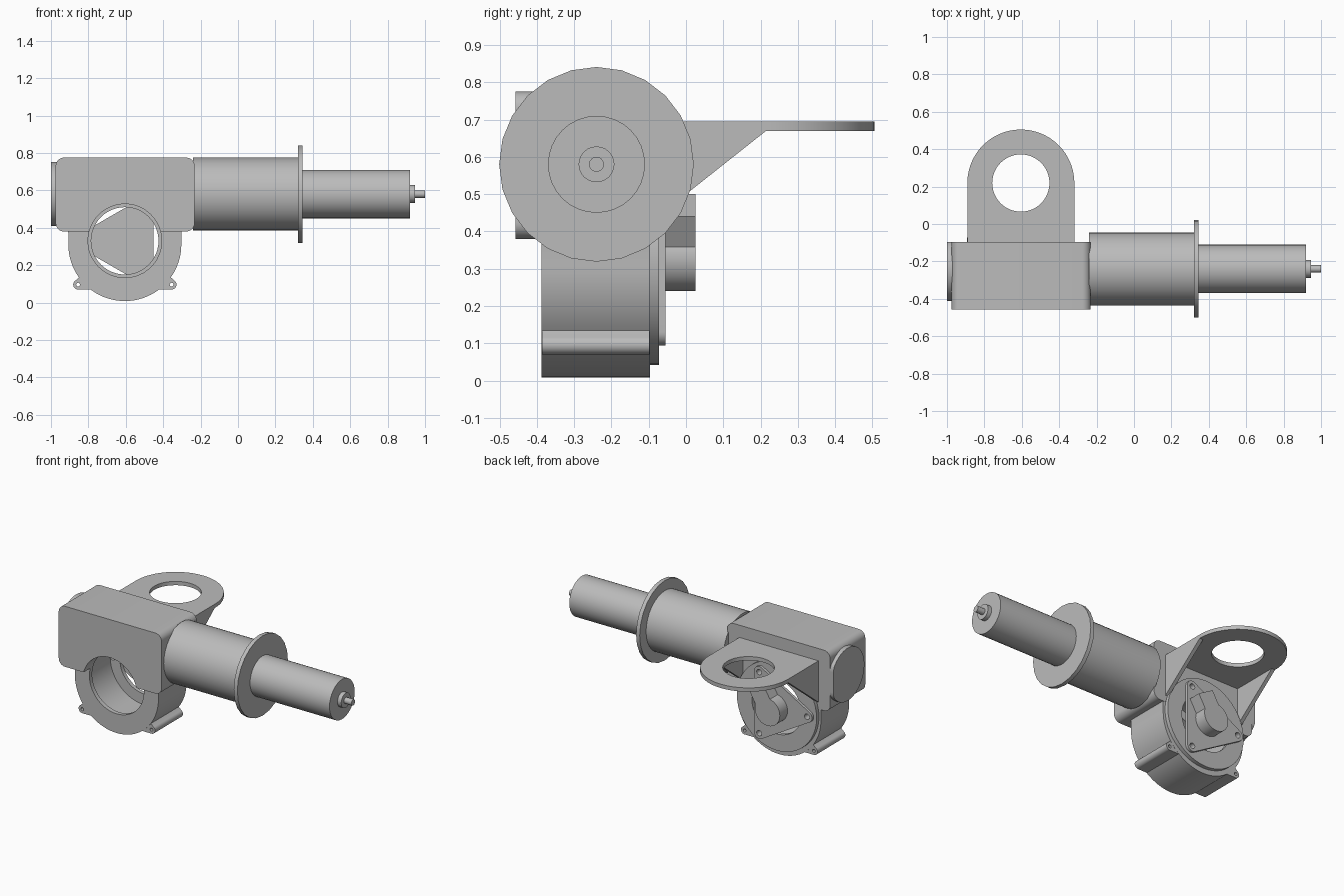
import bpy, bmesh, math

old = bpy.data.objects.get("Cube")
if old:
    bpy.data.objects.remove(old, do_unlink=True)

grey = bpy.data.materials.new("machined_grey")
grey.use_nodes = True
grey.diffuse_color = (0.5, 0.5, 0.5, 1)
bsdf = next(n for n in grey.node_tree.nodes if n.type == 'BSDF_PRINCIPLED')
bsdf.inputs["Base Color"].default_value = (0.5, 0.5, 0.5, 1)

CX, BORE_Z = -0.605, 0.33       # centre of the output bore
SHAFT_Y, SHAFT_Z = -0.24, 0.58  # motor axis


def arc(u, v, r, start=0, end=360, n=48):
    """Points on an arc; a full circle does not repeat its first point."""
    full = abs(end - start) == 360
    steps = n if full else n + 1
    angles = [math.radians(start + (end - start) * i / n) for i in range(steps)]
    return [(u + r * math.cos(a), v + r * math.sin(a)) for a in angles]


def prism(name, pts, axis, lo, hi):
    """Extrude a 2D outline along an axis."""
    place = {'x': lambda p, d: (d, p[0], p[1]),
             'y': lambda p, d: (p[0], d, p[1]),
             'z': lambda p, d: (p[0], p[1], d)}[axis]
    bm = bmesh.new()
    a = [bm.verts.new(place(p, lo)) for p in pts]
    b = [bm.verts.new(place(p, hi)) for p in pts]
    bm.faces.new(a)
    bm.faces.new(b)
    for i in range(len(pts)):
        j = (i + 1) % len(pts)
        bm.faces.new((a[i], a[j], b[j], b[i]))
    bmesh.ops.recalc_face_normals(bm, faces=bm.faces)
    mesh = bpy.data.meshes.new(name)
    bm.to_mesh(mesh)
    bm.free()
    mesh.materials.append(grey)
    obj = bpy.data.objects.new(name, mesh)
    bpy.context.collection.objects.link(obj)
    return obj


def activate(obj):
    bpy.ops.object.select_all(action='DESELECT')
    obj.select_set(True)
    bpy.context.view_layer.objects.active = obj


def combine(obj, others, operation='DIFFERENCE'):
    """Apply a boolean with each helper, then remove the helper."""
    for other in others:
        activate(obj)
        mod = obj.modifiers.new("bool", 'BOOLEAN')
        mod.operation, mod.solver, mod.object = operation, 'EXACT', other
        bpy.ops.object.modifier_apply(modifier=mod.name)
        bpy.data.objects.remove(other, do_unlink=True)


def bore(u, v, r, axis, lo, hi):
    return prism("cutter", arc(u, v, r), axis, lo, hi)


def rounded_rect(u0, u1, v0, v1, r):
    corners = ((u1 - r, v1 - r), (u0 + r, v1 - r), (u0 + r, v0 + r), (u1 - r, v0 + r))
    pts = []
    for i, (u, v) in enumerate(corners):
        pts += arc(u, v, r, 90 * i, 90 * i + 90, 8)
    return pts


def housing_bores():
    """Front opening and the wider chamber behind it."""
    return [bore(CX, BORE_Z, 0.197, 'y', -0.6, -0.34),
            bore(CX, BORE_Z, 0.25, 'y', -0.36, -0.08)]


# Gear housing: round bottom, straight walls flared under the block
right_wall = arc(0.335, 0.37, 0.033, 180, 90, 6)
outline = [(CX + x, z) for x, z in right_wall]
outline += [(CX - x, z) for x, z in reversed(right_wall)]
outline += arc(CX, 0.31, 0.302, 180, 360, 40)
housing = prism("gear_housing", outline, 'y', -0.388, -0.097)

# Mounting ears joined to the housing, each with a screw hole
for s in (-1, 1):
    ear = arc(0.25, 0.096, 0.026, -90, 60, 14) + [(0.235, 0.145), (0.15, 0.15), (0.18, 0.07)]
    lug = prism("ear", [(CX + s * x, z) for x, z in ear], 'y', -0.386, -0.098)
    combine(housing, [lug], 'UNION')
    combine(housing, [bore(CX + s * 0.25, 0.096, 0.01, 'y', -0.5, 0)])
combine(housing, housing_bores())

# Gearbox block above the housing
block = prism("gearbox_block", rounded_rect(-0.975, -0.232, 0.38, 0.775, 0.045),
              'y', -0.457, -0.095)
combine(block, housing_bores())

# End cap, trimmed flush with the back of the block
cap = [(min(y, -0.095), z) for y, z in arc(SHAFT_Y, SHAFT_Z, 0.172)]
prism("end_cap", cap, 'x', -1.0, -0.97)

# Motor drive: coaxial cylinders
for name, r, lo, hi, n in (("drive_tube", 0.195, -0.24, 0.325, 32),
                           ("drive_flange", 0.261, 0.32, 0.346, 24),
                           ("motor_body", 0.13, 0.34, 0.92, 32),
                           ("motor_boss", 0.048, 0.915, 0.947, 24),
                           ("motor_shaft", 0.02, 0.94, 1.0, 16)):
    prism(name, arc(SHAFT_Y, SHAFT_Z, r, n=n), 'x', lo, hi)

# Rear cover disc and three-cornered bearing plate with screw holes
cover = prism("rear_cover", arc(CX, BORE_Z, 0.288), 'y', -0.098, -0.072)
combine(cover, [bore(CX, BORE_Z, 0.18, 'y', -0.2, 0)])
plate_pts, holes = [], []
for a in (60, 180, 300):
    u = CX + 0.23 * math.cos(math.radians(a))
    v = BORE_Z + 0.23 * math.sin(math.radians(a))
    plate_pts += arc(u, v, 0.037, a - 60, a + 60, 10)
    holes.append((u, v))
plate = prism("bearing_plate", plate_pts, 'y', -0.073, -0.055)
for part in (cover, plate):
    combine(part, [bore(u, v, 0.018, 'y', -0.2, 0) for u, v in holes])

# Bearing hub with a slanted arm
hub = prism("bearing_hub", arc(CX, BORE_Z, 0.09), 'y', -0.06, 0.025)
c, s = math.cos(math.radians(60)), math.sin(math.radians(60))
arm = [(CX + l * c - w * s, BORE_Z + l * s + w * c)
       for l, w in ((0, -0.06), (0.162, -0.06), (0.162, 0.06), (0, 0.06))]
combine(hub, [prism("arm", arm, 'y', -0.06, 0.025)], 'UNION')

# Rear bracket: round-ended plate with a hole and two side gussets
HALF, BY = 0.286, 0.219
bracket = prism("bracket_plate",
                [(CX - HALF, -0.097), (CX + HALF, -0.097)] + arc(CX, BY, HALF, 0, 180),
                'z', 0.67, 0.695)
combine(bracket, [bore(CX, BY, 0.153, 'z', 0.6, 0.8)])
gusset = [(-0.097, 0.675), (0.215, 0.675), (0.215, 0.67), (-0.097, 0.423)]
prism("right_gusset", gusset, 'x', CX - HALF, CX - HALF + 0.025)
prism("left_gusset", gusset, 'x', CX + HALF - 0.025, CX + HALF)

# Smooth curved walls, keep hard edges
for obj in bpy.context.collection.objects:
    if obj.type == 'MESH' and grey.name in obj.data.materials:
        activate(obj)
        bpy.ops.object.shade_smooth_by_angle(angle=math.radians(30))
